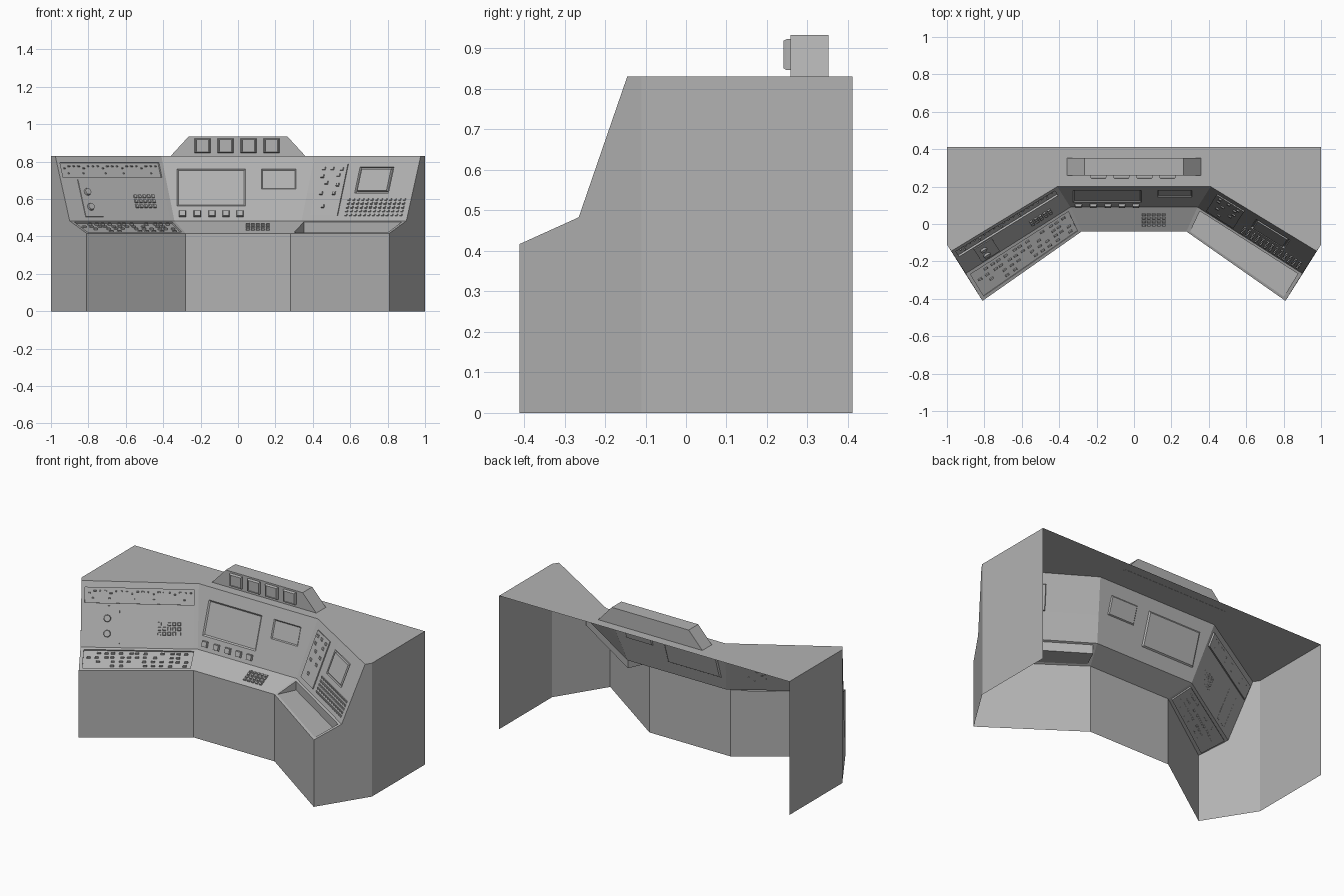
import bpy, bmesh, math, random
from mathutils import Vector as V

if "Cube" in bpy.data.objects:
    bpy.data.objects.remove(bpy.data.objects["Cube"])

random.seed(4)
grey = bpy.data.materials.new("dark_grey")
grey.diffuse_color = (.45, .45, .45, 1)
grey.use_nodes = True
grey.node_tree.nodes["Principled BSDF"].inputs["Base Color"].default_value = grey.diffuse_color


def finish(name, bm):
    bmesh.ops.remove_doubles(bm, verts=bm.verts, dist=1e-5)
    me = bpy.data.meshes.new(name)
    bm.to_mesh(me)
    bm.free()
    me.materials.append(grey)
    ob = bpy.data.objects.new(name, me)
    bpy.context.collection.objects.link(ob)
    return ob


def face(bm, *pts):
    return bm.faces.new([bm.verts.new(p) for p in pts])


class Surface:
    """Four-cornered panel addressed by u, v (0..1) and height d above it."""

    def __init__(self, bl, br, tr, tl):
        self.c = [V(p) for p in (bl, br, tr, tl)]
        a, b, c, d = self.c
        self.n = (b - a).cross(d - a).normalized()
        self.w, self.h = (b - a).length, (d - a).length

    def at(self, u, v, d=0.0):
        a, b, c, e = self.c
        return a.lerp(b, u).lerp(e.lerp(c, u), v) + self.n * d

    def box(self, bm, u0, v0, u1, v1, d0, d1, taper=0.0):
        tu, tv = taper / self.w, taper / self.h
        lo = [self.at(u, v, d0) for u, v in ((u0, v0), (u1, v0), (u1, v1), (u0, v1))]
        hi = [self.at(u, v, d1) for u, v in ((u0 + tu, v0 + tv), (u1 - tu, v0 + tv),
                                             (u1 - tu, v1 - tv), (u0 + tu, v1 - tv))]
        face(bm, *hi)
        for i in range(4):
            j = (i + 1) % 4
            face(bm, lo[i], lo[j], hi[j], hi[i])

    def key(self, bm, u, v, w, h, d0, d1, taper=0.002):
        du, dv = w / self.w / 2, h / self.h / 2
        self.box(bm, u - du, v - dv, u + du, v + dv, d0, d1, taper)

    def grid(self, bm, u0, v0, u1, v1, nu, nv, d1, fill=0.7):
        su, sv = (u1 - u0) / nu, (v1 - v0) / nv
        for i in range(nu):
            for j in range(nv):
                self.key(bm, u0 + (i + .5) * su, v0 + (j + .5) * sv,
                         su * self.w * fill, sv * self.h * fill, .0003, d1)

    def sheet(self, bm, pockets):
        """Panel skin with sunken pockets (u0, v0, u1, v1, depth, slope); depth None = level floor."""
        us = sorted({0, 1, *[p[k] for p in pockets for k in (0, 2)]})
        vs = sorted({0, 1, *[p[k] for p in pockets for k in (1, 3)]})
        for a, b in zip(us, us[1:]):
            for c, e in zip(vs, vs[1:]):
                m, n = (a + b) / 2, (c + e) / 2
                if not any(p[0] < m < p[2] and p[1] < n < p[3] for p in pockets):
                    face(bm, *[self.at(*q) for q in ((a, c), (b, c), (b, e), (a, e))])
        for u0, v0, u1, v1, depth, s in pockets:
            rim = [self.at(*q) for q in ((u0, v0), (u1, v0), (u1, v1), (u0, v1))]
            if depth is None:
                z = rim[0].z
                floor = [V((p.x, p.y, z)) for p in rim]
                face(bm, rim[1], rim[2], floor[2])
                face(bm, rim[0], floor[3], rim[3])
                face(bm, rim[2], rim[3], floor[3], floor[2])
            else:
                su, sv = s / self.w, s / self.h
                floor = [self.at(u, v, -depth) for u, v in
                         ((u0 + su, v0 + sv), (u1 - su, v0 + sv), (u1 - su, v1 - sv), (u0 + su, v1 - sv))]
                for i in range(4):
                    j = (i + 1) % 4
                    face(bm, rim[i], rim[j], floor[j], floor[i])
            face(bm, *floor)


def flip(p):
    return (-p[0], p[1], p[2])


# Key corners of the right half
ZD, ZP, ZT = 0.417, 0.483, 0.831
desk_in, desk_out = (.28, -.04, ZD), (.81, -.411, ZD)
mid_in, mid_out = (.34, .09, ZP), (.90, -.265, ZP)
top_in, top_out = (.41, .20, ZT), (.977, -.145, ZT)
side, back = (1, -.11, ZT), (1, .411, ZT)


def ground(p):
    return (p[0], p[1], 0)


left_panel = Surface(flip(mid_out), flip(mid_in), flip(top_in), flip(top_out))
right_panel = Surface(mid_in, mid_out, top_out, top_in)
left_desk = Surface(flip(desk_out), flip(desk_in), flip(mid_in), flip(mid_out))
right_desk = Surface(desk_in, desk_out, mid_out, mid_in)
mid_panel = Surface((-.34, .09, ZP), (.34, .09, ZP), (.34, .20, ZT), (-.34, .20, ZT))
mid_desk = Surface((-.28, -.04, ZD), (.28, -.04, ZD), (.28, .09, ZP), (-.28, .09, ZP))

# Body: base walls, side walls and top deck, open at the back and below
bm = bmesh.new()
face(bm, ground(flip(desk_in)), ground(desk_in), desk_in, flip(desk_in))
for m in (False, True):
    f = flip if m else (lambda p: p)
    polys = [
        [ground(desk_in), ground(desk_out), desk_out, desk_in],
        [ground(desk_out), ground(side), side, top_out, mid_out, desk_out],
        [ground(side), ground(back), back, side],
        [desk_in, mid_in, (.28, .09, ZP)],
        [mid_in, top_in, (.34, .20, ZT)],
    ]
    for p in polys:
        pts = [f(q) for q in p]
        face(bm, *(pts[::-1] if m else pts))
face(bm, back, flip(back), flip(side), flip(top_out), flip(top_in), top_in, top_out, side)
finish("console_body", bm)

# Sloped panels and desk tops with their pockets
for name, surf, pockets in (
    ("left_panel", left_panel, [(.03, .67, .965, .90, .010, 0)]),
    ("centre_panel", mid_panel, [(.022, .23, .56, .80, .007, .008), (.684, .49, .956, .80, .006, .006)]),
    ("right_panel", right_panel, [(.45, .43, .77, .83, .010, .004)]),
    ("left_desk", left_desk, [(.03, .10, .97, .90, .008, 0)]),
    ("centre_desk", mid_desk, []),
    ("right_desk", right_desk, [(.03, .08, .97, .92, None, 0)]),
):
    bm = bmesh.new()
    surf.sheet(bm, pockets)
    finish(name, bm)

# Left panel: switch strip, knob plate with two knobs, keypad
bm = bmesh.new()
for i in range(20):
    left_panel.key(bm, .07 + i * .0455, .85 if i % 4 else .82, random.choice((.010, .015)), .008, -.010, -.002)
for u in (.1, .24, .45, .62, .88):
    left_panel.key(bm, u, .74, .010, .008, -.010, -.003)
finish("strip_switches", bm)

bm = bmesh.new()
left_panel.box(bm, .16, .06, .33, .63, 0, .005)
finish("knob_plate", bm)
for i, v in enumerate((.44, .21)):
    bm = bmesh.new()
    bmesh.ops.create_cone(bm, cap_ends=True, segments=10, radius1=.022, radius2=.018, depth=.014)
    ob = finish("knob_%d" % (i + 1), bm)
    ob.location = left_panel.at(.225, v, .009)
    ob.rotation_euler = left_panel.n.to_track_quat('Z', 'Y').to_euler()

bm = bmesh.new()
left_panel.grid(bm, .65, .19, .86, .41, 5, 3, .008)
finish("left_keypad", bm)

# Left desk: scattered buttons in rows
bm = bmesh.new()
for j in range(4):
    for i in range(13):
        if random.random() < .75:
            left_desk.key(bm, .08 + i * .07 + random.uniform(-.012, .012), .22 + j * .185,
                          .022, .012, -.008, .002)
finish("left_desk_buttons", bm)

# Centre: buttons below the screen and desk keypad
bm = bmesh.new()
for u in (.063, .18, .295, .405, .515):
    mid_panel.key(bm, u, .11, .038, .036, .0003, .014, .003)
finish("screen_buttons", bm)
bm = bmesh.new()
mid_desk.grid(bm, .57, .2, .81, .77, 5, 4, .008)
finish("centre_keypad", bm)

# Right panel: switch plate, monitor, keyboard
bm = bmesh.new()
right_panel.box(bm, .075, .08, .335, .87, 0, .006)
finish("switch_plate", bm)
bm = bmesh.new()
for u, v in ((.12, .80), (.20, .80), (.29, .79), (.12, .68), (.27, .70), (.17, .58),
             (.28, .55), (.14, .42), (.26, .42), (.18, .22)):
    right_panel.key(bm, u, v, .020, .018, .006, .012)
finish("plate_switches", bm)
bm = bmesh.new()
right_panel.box(bm, .465, .455, .755, .805, -.010, .002, .004)
finish("right_monitor", bm)
bm = bmesh.new()
right_panel.grid(bm, .39, .06, .96, .36, 13, 5, .006, .55)
finish("keyboard", bm)

# Hood on the top deck
bm = bmesh.new()
prof = [(-.36, ZT - .001), (.36, ZT - .001), (.265, .933), (-.265, .933)]
fr = [V((x, .258, z)) for x, z in prof]
bk = [V((x, .352, z)) for x, z in prof]
face(bm, *fr)
face(bm, *bk[::-1])
for i in range(4):
    j = (i + 1) % 4
    face(bm, fr[j], fr[i], bk[i], bk[j])
finish("hood", bm)

# Four small hood monitors: bezel with slightly sunken screen
for k in range(4):
    x, z = -.19 + k * .123, .885
    bm = bmesh.new()

    def ring(r, y):
        return [V((x + a * r, y, z + b * r * .9)) for a, b in ((-1, -1), (1, -1), (1, 1), (-1, 1))]
    rings = [ring(.042, .258), ring(.042, .248), ring(.038, .241), ring(.035, .241), ring(.033, .244)]
    for lo, hi in zip(rings, rings[1:]):
        for i in range(4):
            j = (i + 1) % 4
            face(bm, lo[i], lo[j], hi[j], hi[i])
    face(bm, *rings[-1])
    finish("hood_monitor_%d" % (k + 1), bm)
